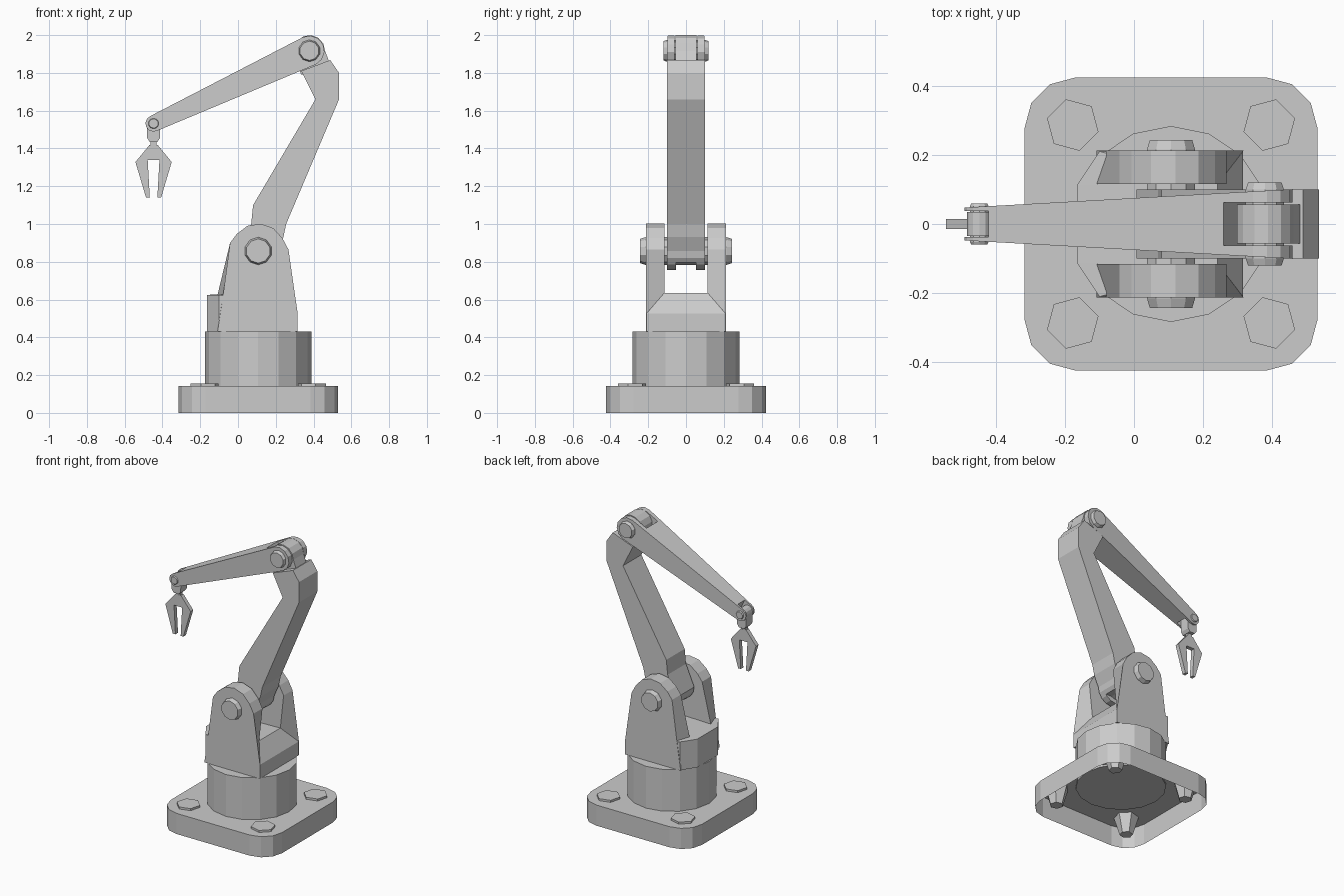
import bpy, bmesh
from math import sin, cos, pi, radians, atan2

if "Cube" in bpy.data.objects:
    bpy.data.objects.remove(bpy.data.objects["Cube"])

CX = 0.107                                   # axis of the base and shoulder
SHOULDER, ELBOW, WRIST = (CX, 0.857), (0.378, 1.917), (-0.447, 1.532)


def finish(name, bm):
    bmesh.ops.recalc_face_normals(bm, faces=bm.faces[:])
    me = bpy.data.meshes.new(name)
    bm.to_mesh(me)
    bm.free()
    ob = bpy.data.objects.new(name, me)
    bpy.context.collection.objects.link(ob)
    return ob


def loft(name, rings, caps=(True, True)):
    """Skin equal-length rings of 3D points."""
    bm = bmesh.new()
    vs = [[bm.verts.new(p) for p in r] for r in rings]
    for a, b in zip(vs, vs[1:]):
        for i in range(len(a)):
            j = (i + 1) % len(a)
            bm.faces.new((a[i], a[j], b[j], b[i]))
    if caps[0]:
        bm.faces.new(vs[0][::-1])
    if caps[1]:
        bm.faces.new(vs[-1])
    return finish(name, bm)


def arc(c, r, a0, a1, n):
    return [(c[0] + r * cos(radians(a0 + (a1 - a0) * i / n)),
             c[1] + r * sin(radians(a0 + (a1 - a0) * i / n))) for i in range(n + 1)]


def slab(name, pts, y0, y1):
    """Extrude an x-z outline between two y values."""
    return loft(name, [[(x, y, z) for x, z in pts] for y in (y0, y1)])


def pin(name, c, half, head, r, n):
    """Pin along y with chamfered heads."""
    prof = [(-half, r * 0.88), (-head, r), (head, r), (half, r * 0.88)]
    return loft(name, [[(c[0] + s * cos(2 * pi * (i + .5) / n), y, c[1] + s * sin(2 * pi * (i + .5) / n))
                        for i in range(n)] for y, s in prof])


def disc(cx, cy, r, z, n, rot=0):
    return [(cx + r * cos(rot + 2 * pi * i / n), cy + r * sin(rot + 2 * pi * i / n), z) for i in range(n)]


def cut(ob, cutter):
    mod = ob.modifiers.new("slot", 'BOOLEAN')
    mod.operation, mod.solver, mod.object = 'DIFFERENCE', 'EXACT', cutter
    bpy.context.view_layer.objects.active = ob
    bpy.ops.object.modifier_apply(modifier=mod.name)
    bpy.data.objects.remove(cutter)


# Base plate: rounded square, open underneath
H, R = 0.423, 0.145
plate = []
for k, (sx, sy) in enumerate(((1, 1), (-1, 1), (-1, -1), (1, -1))):
    plate += arc((CX + sx * (H - R), sy * (H - R)), R, 90 * k, 90 * k + 90, 3)
loft("base_plate", [[(x, y, z) for x, y in plate] for z in (0, 0.142)], (False, True))

# Floor bolts, tapering below the plate
for sx in (-1, 1):
    for sy in (-1, 1):
        rot = pi / 4 if sx * sy < 0 else 3 * pi / 4
        x, y = CX + sx * 0.284, sy * 0.286
        loft("floor_bolt", [disc(x, y, r, z, 6, rot) for z, r in ((0.02, 0.042), (0.14, 0.077), (0.156, 0.077))])

# Column
loft("column", [disc(CX, 0, 0.283, z, 16) for z in (0.13, 0.43)])

# Turret body with sloped front and faceted back
bm = bmesh.new()
for s in (-1, 1):
    for x, y, z in ((-0.165, 0.1125, 0.43), (-0.10, 0.21, 0.43), (0.315, 0.21, 0.43), (-0.165, 0.1125, 0.625),
                    (-0.10, 0.21, 0.625), (0.315, 0.21, 0.525), (0.242, 0.115, 0.635)):
        bm.verts.new((x, s * y, z))
bmesh.ops.convex_hull(bm, input=bm.verts[:])
bmesh.ops.dissolve_limit(bm, angle_limit=0.01, verts=bm.verts[:], edges=bm.edges[:])
finish("turret_body", bm)

# Shoulder brackets: outer and inner outlines differ at the foot
top = arc(SHOULDER, 0.145, 0, 170, 6)
top[0] = (0.267, 0.865)
top[-1] = (-0.042, 0.90)
outer = top + [(-0.105, 0.58), (-0.108, 0.43), (0.315, 0.43), (0.316, 0.525)]
inner = top + [(-0.112, 0.61), (-0.108, 0.43), (0.242, 0.43), (0.242, 0.635)]
outer[len(top)] = (-0.085, 0.58)
for s in (-1, 1):
    loft("shoulder_bracket", [[(x, s * 0.115, z) for x, z in inner], [(x, s * 0.212, z) for x, z in outer]])
pin("shoulder_pin", SHOULDER, 0.243, 0.215, 0.073, 10)

# Lower arm: bent beam with a slotted foot and a narrow elbow tongue
foot = arc(SHOULDER, 0.1, 180, 360, 8)
beam = foot + [(0.24, 0.93), (0.255, 1.0), (0.535, 1.66), (0.535, 1.80), (0.488, 1.868),
               (0.335, 1.81), (0.41, 1.66), (0.08, 1.10), (0.07, 1.0)]
arm = slab("lower_arm", beam, -0.1, 0.1)
cut(arm, slab("cutter", [(-0.1, 0.7), (0.4, 0.7), (0.4, 0.795), (-0.1, 0.795)], -0.053, 0.053))
slab("elbow_tongue", arc(ELBOW, 0.083, 0, 195, 7) + [(0.335, 1.79), (0.48, 1.80), (0.482, 1.86)], -0.056, 0.056)

# Forearm: tapered bar, forked at both ends
dx, dz = WRIST[0] - ELBOW[0], WRIST[1] - ELBOW[1]
th = atan2(dz, dx) * 180 / pi
bar = arc(WRIST, 0.043, th - 90, th + 90, 6) + arc(ELBOW, 0.08, th + 90, th + 270, 6)


def bar_width(x):
    return 0.05 + 0.046 * (x - WRIST[0]) / (ELBOW[0] - WRIST[0])


forearm = loft("forearm", [[(x, s * bar_width(x), z) for x, z in bar] for s in (-1, 1)])
for c, back, w, gap in ((ELBOW, 1, 0.097, 0.062), (WRIST, -1, 0.05, 0.037)):
    u = (cos(radians(th)) * back, sin(radians(th)) * back)   # from the joint towards mid-arm
    box = [(c[0] + a * u[0] - b * u[1], c[1] + a * u[1] + b * u[0])
           for a, b in ((-0.15, -0.15), (w, -0.15), (w, 0.15), (-0.15, 0.15))]
    cut(forearm, slab("cutter", box, -gap, gap))
pin("elbow_pin", ELBOW, 0.12, 0.1, 0.058, 10)
pin("wrist_pin", WRIST, 0.059, 0.052, 0.028, 10)

# Wrist block and neck
wx = WRIST[0]
slab("wrist_block", arc(WRIST, 0.036, 0, 180, 6) + [(wx - 0.034, 1.455), (wx - 0.02, 1.435),
                                                    (wx + 0.02, 1.435), (wx + 0.034, 1.455)], -0.034, 0.034)
slab("wrist_neck", [(wx - 0.016, 1.40), (wx + 0.016, 1.40), (wx + 0.016, 1.44), (wx - 0.016, 1.44)], -0.013, 0.013)

# Two-finger gripper
half = [(0.022, 1.418), (0.096, 1.328), (0.04, 1.14), (0.02, 1.14), (0.031, 1.338)]
slab("gripper", [(wx + x, z) for x, z in half] + [(wx - x, z) for x, z in half[::-1]], -0.014, 0.014)
